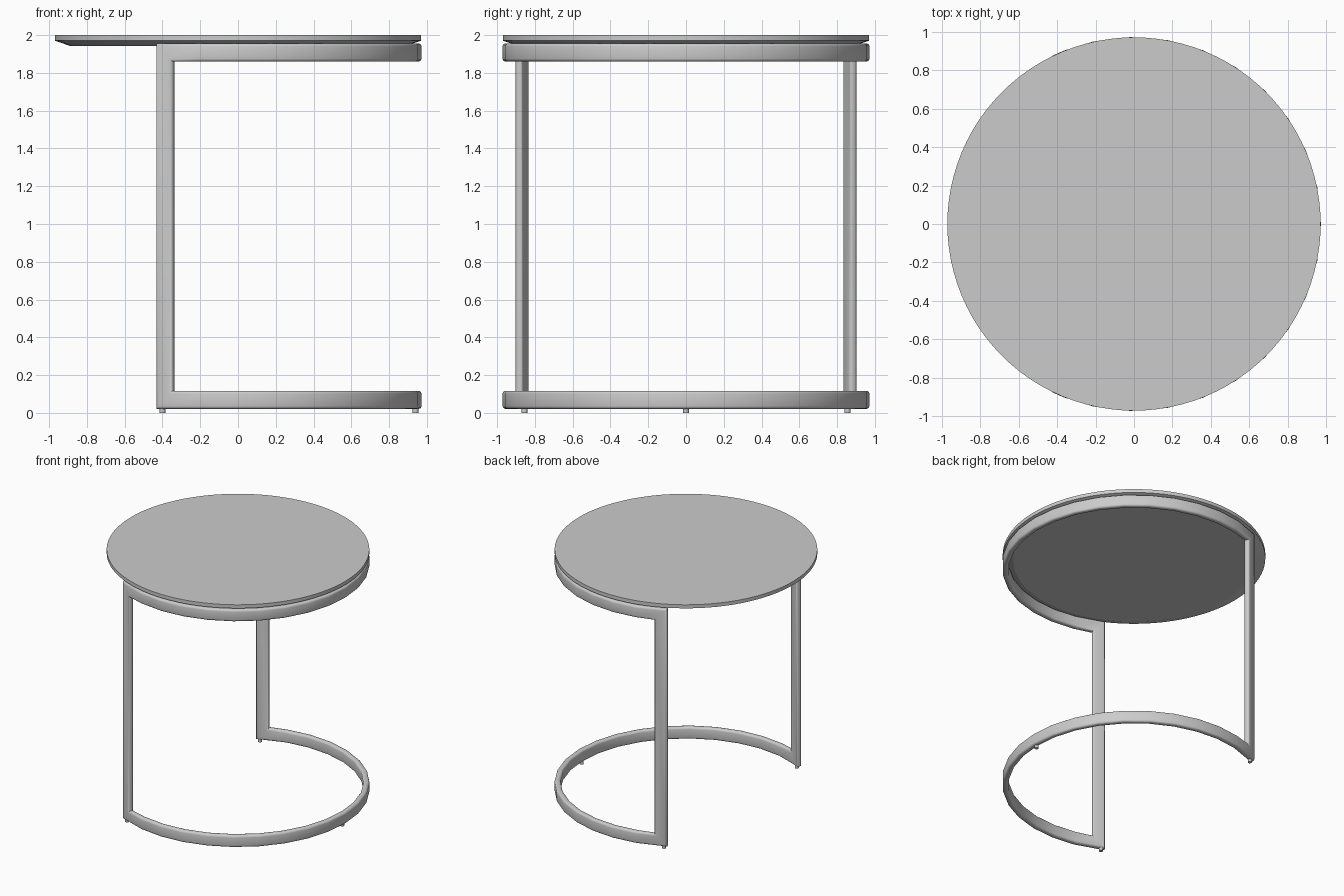
import bpy, bmesh
from math import sin, cos, pi, radians
from mathutils import Vector

cube = bpy.data.objects.get("Cube")
if cube:
    bpy.data.objects.remove(cube, do_unlink=True)

grey = bpy.data.materials.new("light grey")
grey.use_nodes = True
colour = (0.6, 0.6, 0.6, 1)
grey.diffuse_color = colour
grey.node_tree.nodes["Principled BSDF"].inputs["Base Color"].default_value = colour


def finish(bm, name, angle):
    """Turn a bmesh into a shaded, coloured object."""
    bmesh.ops.recalc_face_normals(bm, faces=bm.faces)
    mesh = bpy.data.meshes.new(name)
    bm.to_mesh(mesh)
    bm.free()
    mesh.materials.append(grey)
    obj = bpy.data.objects.new(name, mesh)
    bpy.context.collection.objects.link(obj)
    bpy.ops.object.select_all(action='DESELECT')
    obj.select_set(True)
    bpy.context.view_layer.objects.active = obj
    bpy.ops.object.shade_smooth_by_angle(angle=radians(angle))
    return obj


def bridge(bm, a, b):
    n = len(a)
    for i in range(n):
        j = (i + 1) % n
        bm.faces.new((a[i], a[j], b[j], b[i]))


def rounded_rect(width, height, r, steps=3):
    """Outline of a rounded rectangle as (u, v) pairs."""
    pts = []
    for k, (sx, sy) in enumerate(((1, 1), (-1, 1), (-1, -1), (1, -1))):
        for s in range(steps + 1):
            t = (k + s / steps) * pi / 2
            pts.append((sx * (width / 2 - r) + r * cos(t),
                        sy * (height / 2 - r) + r * sin(t)))
    return pts


# Table top: round slab with an undercut rim
def lathe(name, profile, sides, centre=(0, 0), angle=15):
    bm = bmesh.new()
    rings = []
    for r, z in profile:
        rings.append([bm.verts.new((centre[0] + r * cos(2 * pi * i / sides),
                                    centre[1] + r * sin(2 * pi * i / sides), z))
                      for i in range(sides)])
    for a, b in zip(rings, rings[1:]):
        bridge(bm, a, b)
    bm.faces.new(rings[0])
    bm.faces.new(rings[-1])
    return finish(bm, name, angle)


lathe("table_top", [(0.89, 1.943), (0.97, 1.971), (0.97, 2.0)], 96)

# Frame: one closed tube of two open rings joined by two legs with mitred corners
RADIUS, END, STEPS = 0.949, radians(113.9), 20
TUBE = rounded_rect(0.045, 0.096, 0.016)
LOW, HIGH = 0.069, 1.908
UP = Vector((0, 0, 1))

bm = bmesh.new()
rings = []
for z, side, direction in ((HIGH, 1, 1), (LOW, -1, -1)):
    for i in range(STEPS + 1):
        t = direction * END * (2 * i / STEPS - 1)
        radial = Vector((cos(t), sin(t), 0))
        across = UP * side
        if i in (0, STEPS):
            outward = Vector((-sin(t), cos(t), 0)) * (1 if t > 0 else -1)
            across = across + outward
        centre = radial * RADIUS + UP * z
        rings.append([bm.verts.new(centre + radial * u + across * v) for u, v in TUBE])
for a, b in zip(rings, rings[1:] + rings[:1]):
    bridge(bm, a, b)
finish(bm, "frame", 40)

# Feet: small pads under the lower ring
for name, x, y in (("foot_front", -0.4, -0.855), ("foot_back", -0.4, 0.855),
                   ("foot_left", 0.94, 0)):
    lathe(name, [(0.015, 0), (0.015, 0.03)], 16, (x, y), 30)
